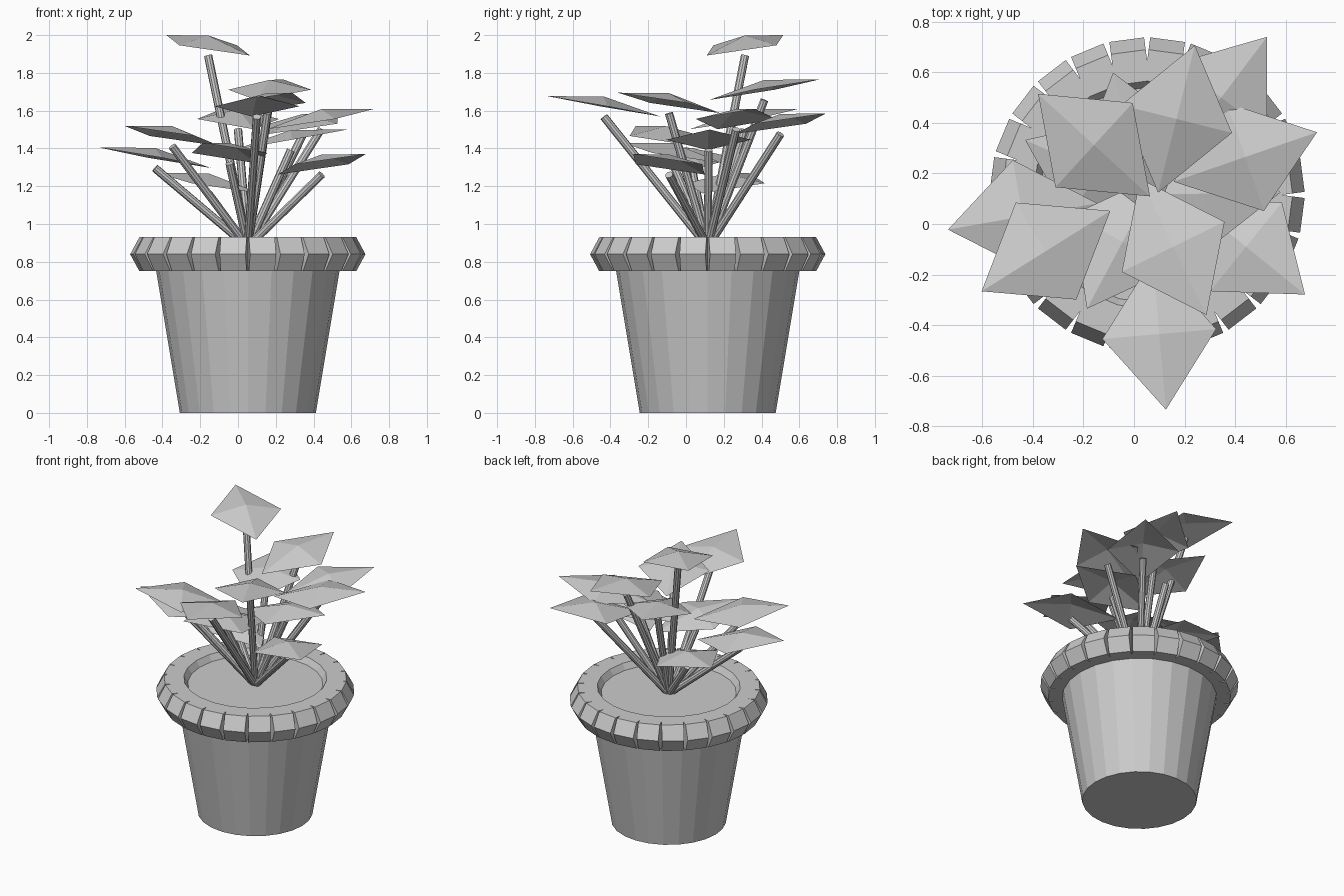
import bpy
from math import sin, cos, radians, pi
from mathutils import Vector

if "Cube" in bpy.data.objects:
    bpy.data.objects.remove(bpy.data.objects["Cube"])

CX, CY, SIDES = 0.052, 0.115, 24


def make(name, verts, faces):
    me = bpy.data.meshes.new(name)
    me.from_pydata(verts, [], faces)
    me.update()
    ob = bpy.data.objects.new(name, me)
    bpy.context.collection.objects.link(ob)
    return ob


def lathe(name, profile, n=SIDES):
    """Closed turned shape: profile runs from lower cap to upper cap."""
    verts = [(CX + r * cos(2 * pi * k / n), CY + r * sin(2 * pi * k / n), z)
             for r, z in profile for k in range(n)]
    faces = [(i * n + k, i * n + (k + 1) % n, (i + 1) * n + (k + 1) % n, (i + 1) * n + k)
             for i in range(len(profile) - 1) for k in range(n)]
    last = (len(profile) - 1) * n
    faces += [tuple(range(n - 1, -1, -1)), tuple(range(last, last + n))]
    return make(name, verts, faces)


# Pot body with rim core and soil surface
lathe("pot", [(0.36, 0), (0.485, 0.75), (0.53, 0.75), (0.53, 0.93),
              (0.45, 0.93), (0.425, 0.89)])

# Rim blocks: straight pointed blocks leaving wedge gaps between them
step = 2 * pi / SIDES
half = 0.53 * sin(step / 2)
section = [(0.525, 0.75), (0.57, 0.75), (0.619, 0.84), (0.57, 0.93), (0.525, 0.93)]
verts, faces = [], []
for k in range(SIDES):
    a = (k + 0.5) * step
    b = len(verts)
    for s in (-half, half):
        verts += [(CX + r * cos(a) - s * sin(a), CY + r * sin(a) + s * cos(a), z)
                  for r, z in section]
    faces += [(b + i, b + i + 1, b + i + 6, b + i + 5) for i in range(4)]
    faces += [tuple(b + i for i in range(4, -1, -1)), tuple(b + 5 + i for i in range(5))]
make("rim_blocks", verts, faces)


def stem(name, top, r=0.022, n=10):
    base = Vector((CX, CY, 0.88))
    axis = top - base
    bpy.ops.mesh.primitive_cylinder_add(vertices=n, radius=r, depth=axis.length,
                                        location=(base + top) / 2)
    ob = bpy.context.object
    ob.name = name
    ob.rotation_euler = axis.to_track_quat('Z', 'Y').to_euler()


def leaf(name, x, y, angle, tip_z):
    """Folded diamond sheet, raised outward, with a lifted centre."""
    a = radians(angle)
    c = Vector((x, y, tip_z - 0.054))
    out = Vector((0.3 * cos(a), 0.3 * sin(a), 0.054))
    side = Vector((-sin(a), cos(a), 0)) * 0.226
    verts = [c + Vector((0, 0, 0.052)), c + out, c + side, c - out, c - side]
    make(name, verts, [(0, 1, 2), (0, 2, 3), (0, 3, 4), (0, 4, 1)])
    stem("stem_" + name, c - Vector((0, 0, 0.055)))


# Leaves: centre x, centre y, heading of the tip, tip height
leaves = [
    (-0.158, 0.312, 137.5, 2.00),
    (0.168, 0.415, 76, 1.765),
    (0.345, 0.50, 53, 1.585),
    (0.44, 0.265, 19, 1.61),
    (0.28, 0.12, 1, 1.50),
    (0.443, -0.09, -39, 1.37),
    (0.155, -0.09, -64, 1.695),
    (0.10, -0.435, -85, 1.677),
    (-0.045, -0.07, 242, 1.43),
    (-0.348, -0.107, 212, 1.52),
    (-0.44, 0.03, 190, 1.405),
    (-0.156, 0.21, 156, 1.27),
    (0.0, 0.31, 106, 1.61),
]
for i, spec in enumerate(leaves):
    leaf(f"leaf_{i + 1}", *spec)
